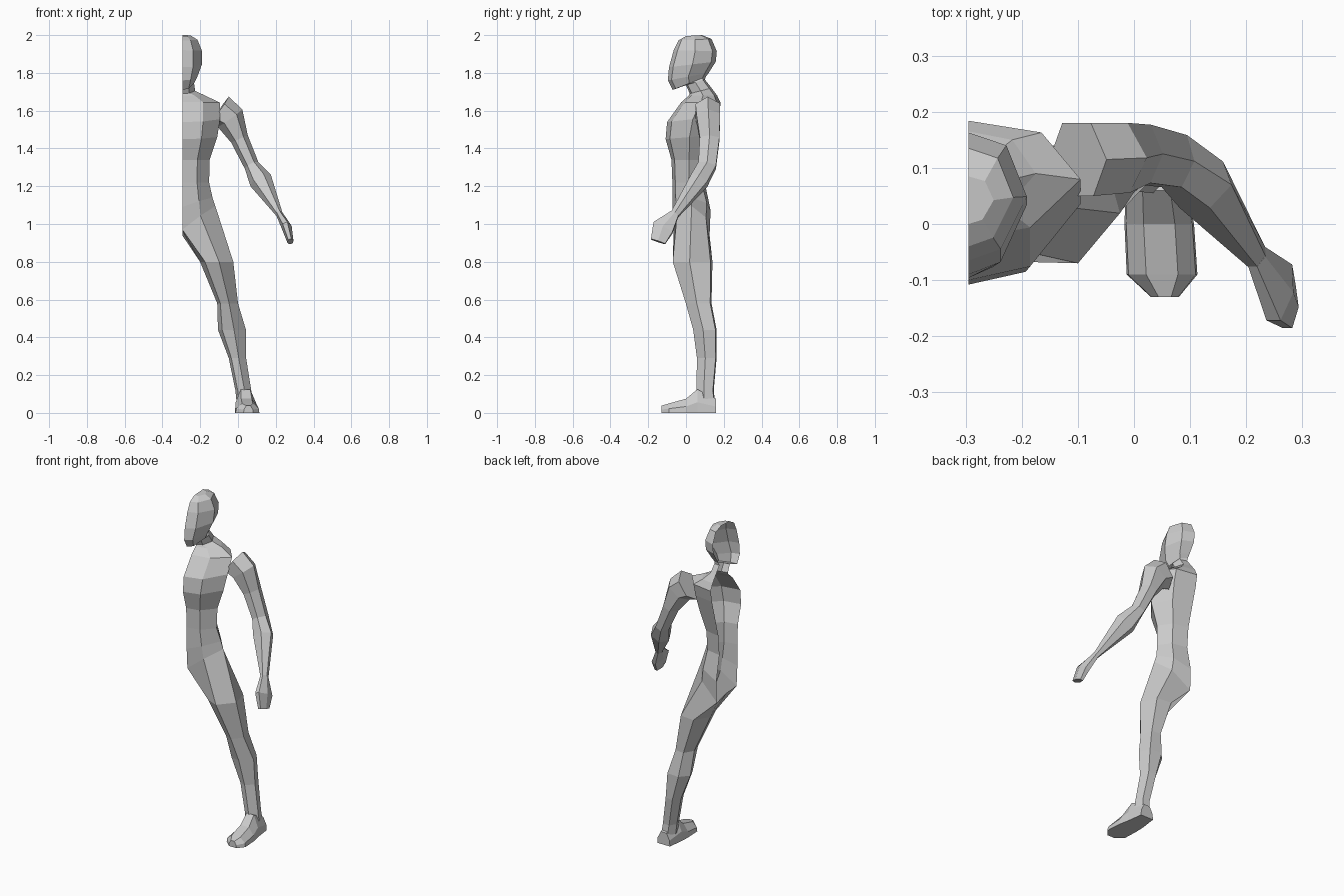
import bpy, bmesh, math
from mathutils import Vector

MID = -0.295  # open centre line of the half figure


def loft(name, rings, closed=True, cap_start=False, cap_end=False):
    bm = bmesh.new()
    vs = [[bm.verts.new(p) for p in r] for r in rings]
    n = len(rings[0])
    for a, b in zip(vs, vs[1:]):
        for i in range(n if closed else n - 1):
            j = (i + 1) % n
            bm.faces.new((a[i], a[j], b[j], b[i]))
    if cap_start:
        bm.faces.new(vs[0])
    if cap_end:
        bm.faces.new(vs[-1])
    bmesh.ops.recalc_face_normals(bm, faces=bm.faces)
    me = bpy.data.meshes.new(name)
    bm.to_mesh(me)
    bm.free()
    ob = bpy.data.objects.new(name, me)
    bpy.context.collection.objects.link(ob)
    return ob


def half_ring(fy, fz, w, by, bz, lift=0):
    """Half section from front centre round the side to back centre."""
    prof = [(0, 0), (.55, .09), (1, .5), (.65, .9), (0, 1)]
    return [(MID + w * s, fy + (by - fy) * t, fz + (bz - fz) * t + lift * s)
            for s, t in prof]


# Torso: front y, front z, half width, back y, back z, side lift
torso = [half_ring(*r) for r in [
    (-.065, .97, .175, .125, .94, .14),
    (-.072, 1.09, .160, .130, 1.07, .06),
    (-.072, 1.22, .142, .100, 1.22),
    (-.077, 1.34, .145, .110, 1.34),
    (-.108, 1.45, .185, .145, 1.47),
    (-.100, 1.54, .200, .172, 1.57),
    (-.025, 1.645, .200, .184, 1.64),
    (.015, 1.68, .120, .165, 1.68),
    (.020, 1.69, .068, .135, 1.72)]]
loft("torso", torso, closed=False)

# Neck and head
head = [half_ring(*r) for r in [
    (.020, 1.69, .068, .135, 1.72),
    (.000, 1.735, .062, .100, 1.765),
    (-.070, 1.71, .062, .105, 1.78),
    (-.096, 1.76, .080, .120, 1.80),
    (-.090, 1.83, .104, .158, 1.86),
    (-.065, 1.92, .104, .163, 1.915),
    (-.040, 1.972, .080, .135, 1.98),
    (.000, 1.995, .045, .085, 2.0)]]
loft("head", head, closed=False, cap_end=True)

# Leg: starts on the pelvis edge; centre x, centre y, z, half width, half depth
shape = [(-.7, -.7), (.15, -1), (1, -.15), (.65, .9), (-.4, 1), (-1, .15)]
leg = [torso[0] + [(MID, .03, .965)]]
for cx, cy, z, w, d in [(-.113, .035, .80, .088, .105),
                        (-.055, .067, .58, .055, .068),
                        (-.032, .100, .44, .074, .062),
                        (-.003, .110, .29, .046, .052),
                        (.028, .101, .12, .042, .046),
                        (.035, .103, .06, .043, .050)]:
    leg.append([(cx + w * a, cy + d * b, z) for a, b in shape])
loft("leg", leg, cap_end=True)

# Foot: y, centre x, half width, height
sole = [(-1, 0), (-.95, .45), (-.45, 1), (.45, 1), (.95, .45), (1, 0)]
foot = [[(cx + w * a, y, h * b) for a, b in sole] for y, cx, w, h in [
    (.158, .040, .042, .075), (.060, .040, .055, .125), (.000, .045, .062, .075),
    (-.090, .050, .063, .050), (-.130, .055, .025, .038)]]
loft("foot", foot, cap_start=True, cap_end=True)


# Arm and hand: rings square to the path; x, y, z, half width, half depth
def tube(rows, sides=6):
    pts = [Vector(r[:3]) for r in rows]
    rings = []
    for i, (p, r) in enumerate(zip(pts, rows)):
        t = (pts[min(i + 1, len(pts) - 1)] - pts[max(i - 1, 0)]).normalized()
        u = Vector((0, 1, 0))
        u = (u - t * u.dot(t)).normalized()
        v = t.cross(u)
        rings.append([p + v * r[3] * math.cos(k * math.tau / sides)
                      + u * r[4] * math.sin(k * math.tau / sides) for k in range(sides)])
    return rings


arm = tube([(-.100, .115, 1.600, .090, .075),
            (-.042, .118, 1.560, .080, .072),
            (.008, .125, 1.450, .048, .060),
            (.072, .112, 1.310, .040, .055),
            (.120, .070, 1.230, .062, .055),
            (.220, -.060, 1.050, .018, .026)])
loft("arm", arm, cap_start=True, cap_end=True)
hand = tube([(.218, -.058, 1.055, .018, .026),
             (.259, -.122, .980, .027, .066),
             (.277, -.148, .907, .017, .046)])
loft("hand", hand, cap_start=True, cap_end=True)
